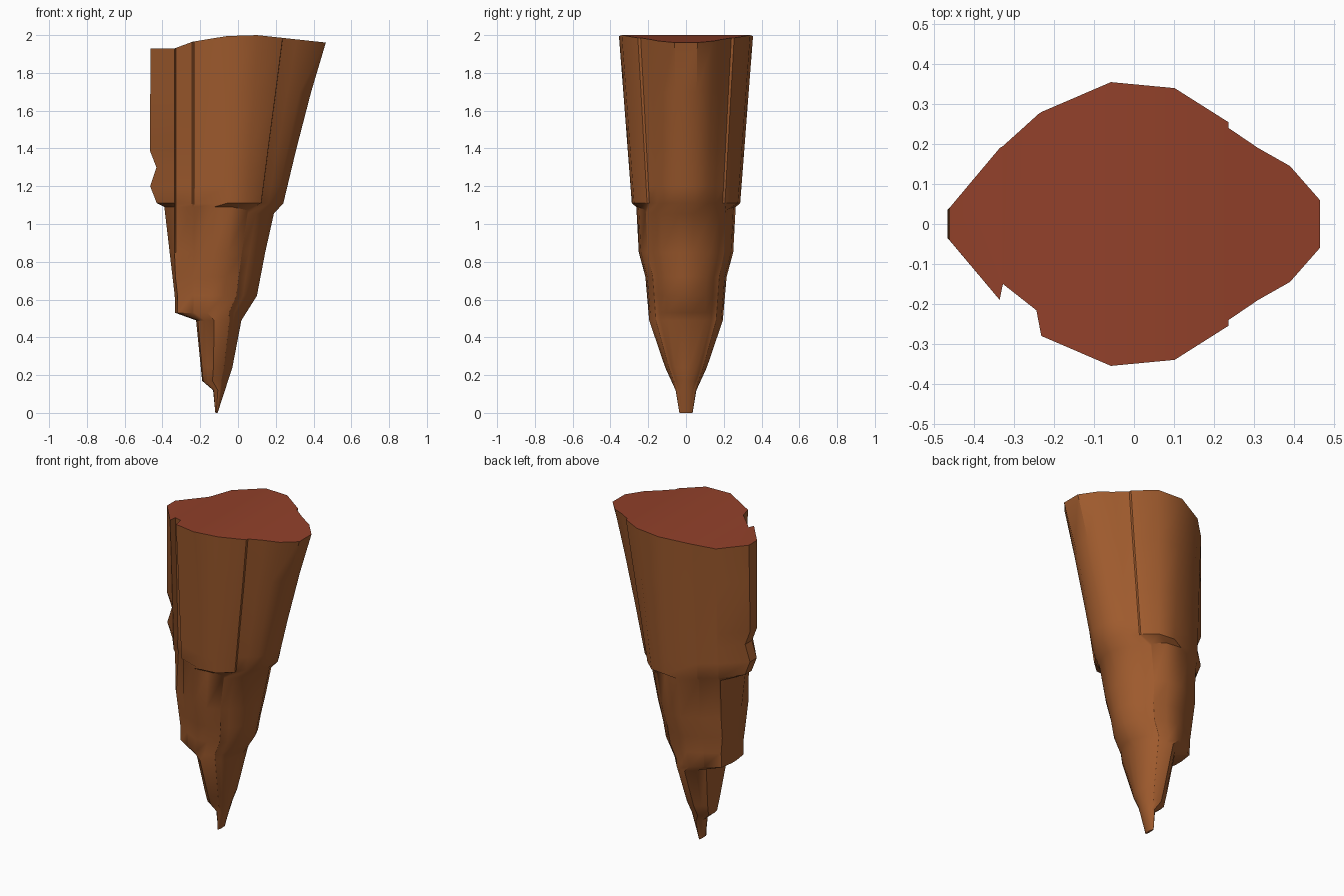
import bpy, math

if "Cube" in bpy.data.objects:
    bpy.data.objects.remove(bpy.data.objects["Cube"])


def material(name, rgb):
    m = bpy.data.materials.new(name)
    m.diffuse_color = (*rgb, 1)
    m.use_nodes = True
    m.node_tree.nodes["Principled BSDF"].inputs["Base Color"].default_value = m.diffuse_color
    return m


def along(curve, t):
    """Value of a piecewise straight curve at t."""
    for (a, va), (b, vb) in zip(curve, curve[1:]):
        if t <= b:
            return va + (vb - va) * (t - a) / (b - a)
    return curve[-1][1]


earth = material("earth brown", (0.35, 0.105, 0.027))
topsoil = material("red brown top", (0.285, 0.052, 0.023))

# Silhouettes by height: left edge, right edge, half depth
LEFT = [(0, -.12), (.12, -.132), (.17, -.19), (.49, -.222), (.53, -.333), (.62, -.335),
        (1.09, -.39), (1.11, -.43), (1.2, -.465), (1.3, -.432), (1.39, -.467), (2, -.462)]
RIGHT = [(0, -.108), (.24, -.03), (.49, .018), (.62, .1), (1.09, .19), (1.11, .24),
         (1.39, .307), (2, .465)]
DEPTH = [(0, .035), (.12, .055), (.24, .11), (.49, .195), (.72, .215), (.85, .25),
         (1.09, .263), (1.11, .287), (2, .355)]
# Uneven top height along x
TOP = [(-.47, 1.93), (-.335, 1.93), (-.24, 1.965), (-.06, 1.995), (.1, 2), (.47, 1.96)]
# Half outline of the main body at the top
BODY = [(-.235, .28), (-.06, .355), (.1, .34), (.235, .255), (.236, .24),
        (.31, .19), (.39, .145), (.465, .06)]


def body_point(x, y, z, s2, right):
    t = (x + .235) / .7
    if z > 1.1:
        # Upper shell gets blunter towards the ledge
        t **= along([(1.11, .72), (2, 1)], z)
    elif x > 0:
        # Lower body is round on the right
        y += .85 * (.355 * math.sqrt(1 - ((x + .06) / .53) ** 2) - y)
    return s2 + t * (right - s2), y


def ring(z):
    left, right = along(LEFT, z), along(RIGHT, z)
    k = along(DEPTH, z) / .355
    s1 = max(left + .05 * (right - left), -.328)
    s2 = max(left + .2 * (right - left), -.232)
    w = (s2 - s1) / .095
    groove = min(1, max(0, (z - .9) / .25))
    drop = .035 if z == 1.09 else 0
    back = [(left, .04), (s1 - .008 * w, .19), (s1, .195), (s2 - .006 * w, .276)]
    back += [body_point(x, y, z, s2, right) for x, y in BODY]
    # Recessed strip on the front between the two seams
    front = list(back)
    front[2] = (s1, .195 - .045 * groove)
    front[3] = (s2 - .012 * w, .276 - .06 * groove)

    def place(i, p, sign):
        # The ledge hangs lower on the right
        h = along(TOP, p[0]) if z == 2 else z - drop * min(1, max(0, (i - 6) / 2))
        return (p[0], sign * p[1] * k, h)

    pts = [place(i, p, -1) for i, p in enumerate(front)]
    return pts + [place(i, p, 1) for i, p in enumerate(back)][::-1]


# Loft the body through every height where a silhouette bends
heights = sorted({z for curve in (LEFT, RIGHT, DEPTH) for z, _ in curve} | {1.7})
verts, faces = [], []
for z in heights:
    verts += ring(z)
n = len(verts) // len(heights)
for r in range(len(heights) - 1):
    for i in range(n):
        j = (i + 1) % n
        faces.append((r * n + i, r * n + j, r * n + n + j, r * n + n + i))
faces.append(tuple(range(n - 1, -1, -1)))
side_count = len(faces)

# Top surface in strips from front to back
base = len(verts) - n
for i in range(n // 2 - 1):
    faces.append((base + i, base + i + 1, base + n - 2 - i, base + n - 1 - i))

mesh = bpy.data.meshes.new("rock_spire")
mesh.from_pydata(verts, [], faces)
mesh.materials.append(earth)
mesh.materials.append(topsoil)
for p in mesh.polygons:
    p.material_index = 1 if p.index >= side_count else 0
spire = bpy.data.objects.new("rock_spire", mesh)
bpy.context.collection.objects.link(spire)
bpy.context.view_layer.objects.active = spire
spire.select_set(True)
bpy.ops.object.shade_smooth_by_angle(angle=math.radians(38))
